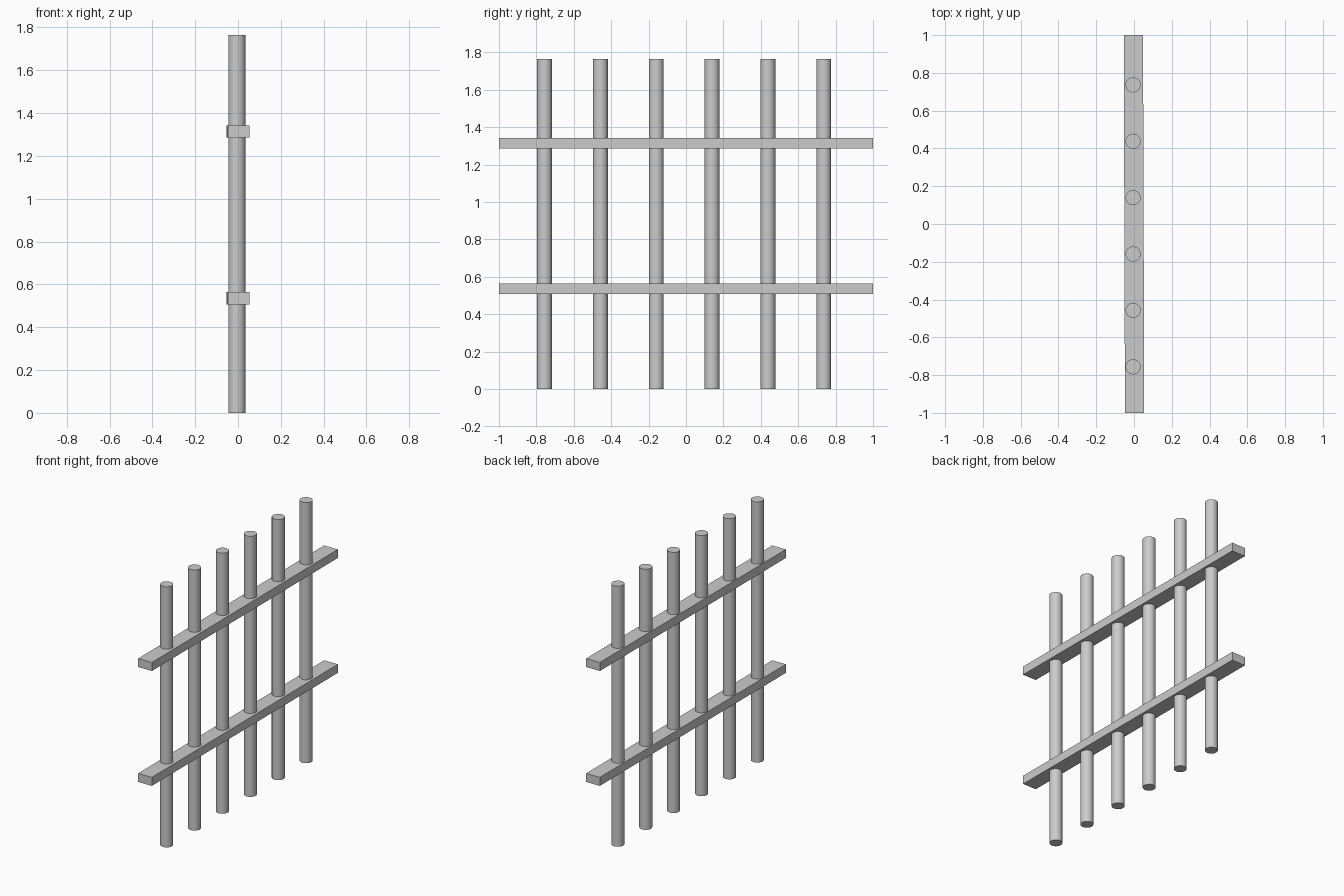
import bpy
import math

if "Cube" in bpy.data.objects:
    bpy.data.objects.remove(bpy.data.objects["Cube"])

HEIGHT = 1.765
POLE_RADIUS = 0.04

# Six round upright bars, evenly spaced along the fence
for i in range(6):
    y = -0.756 + i * 0.2985
    bpy.ops.mesh.primitive_cylinder_add(vertices=32, radius=POLE_RADIUS, depth=HEIGHT,
                                        location=(-0.005, y, HEIGHT / 2))
    bpy.context.object.name = f"upright_bar_{i + 1}"
    bpy.ops.object.shade_smooth_by_angle(angle=math.radians(30))


def add_rail(name, z):
    """Long flat rail, turned very slightly about z as in the plan view."""
    bpy.ops.mesh.primitive_cube_add(size=1, location=(0, 0, z), rotation=(0, 0, 0.0032))
    rail = bpy.context.object
    rail.name = name
    rail.scale = (0.102, 2.0, 0.058)
    bpy.ops.object.transform_apply(location=False, rotation=False, scale=True)


# Two horizontal rails that the bars pass through
add_rail("lower_rail", 0.536)
add_rail("upper_rail", 1.314)
